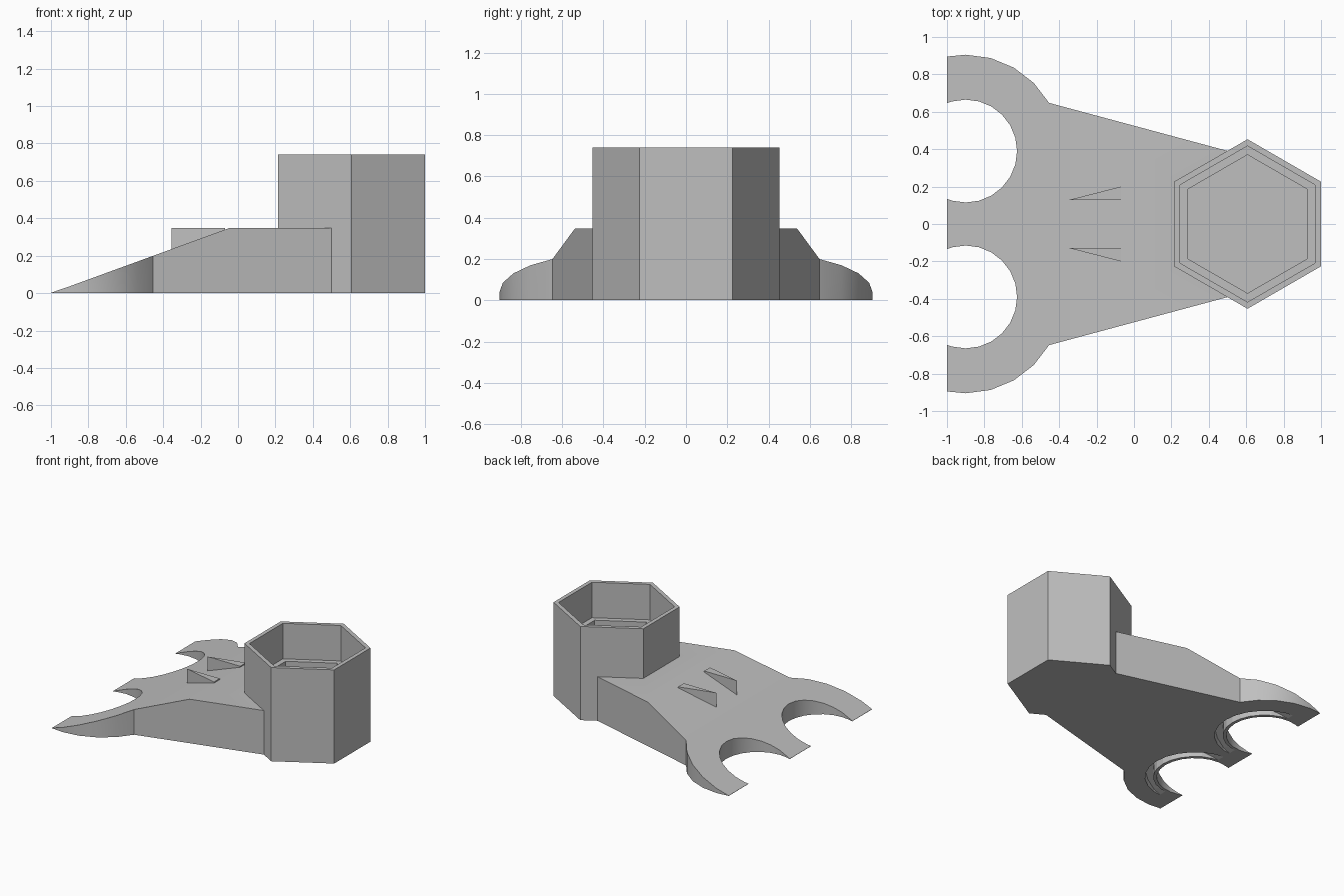
import bpy, bmesh, math

if "Cube" in bpy.data.objects:
    bpy.data.objects.remove(bpy.data.objects["Cube"])

GREY = bpy.data.materials.new("plain grey")
GREY.diffuse_color = (0.52, 0.52, 0.52, 1)
GREY.use_nodes = True
GREY.node_tree.nodes["Principled BSDF"].inputs["Base Color"].default_value = GREY.diffuse_color

CLAW_X, CLAW_Y, CLAW_R, HOLE_R = -0.9, 0.39, 0.515, 0.275
HEX_X, HEX_R = 0.607, 0.453
TOP = 0.348


def slope(x):
    return min(TOP, max(0.002, 0.365 * (x + 1)))


def add_object(name, bm):
    bmesh.ops.recalc_face_normals(bm, faces=bm.faces)
    mesh = bpy.data.meshes.new(name)
    bm.to_mesh(mesh)
    bm.free()
    mesh.materials.append(GREY)
    obj = bpy.data.objects.new(name, mesh)
    bpy.context.collection.objects.link(obj)
    return obj


def prism(name, points, z0, z1):
    bm = bmesh.new()
    face = bm.faces.new([bm.verts.new((x, y, z0)) for x, y in points])
    ext = bmesh.ops.extrude_face_region(bm, geom=[face])
    for v in ext["geom"]:
        if isinstance(v, bmesh.types.BMVert):
            v.co.z = z1
    return add_object(name, bm)


def arc(radius, degrees):
    return [(CLAW_X + radius * math.cos(math.radians(a)),
             CLAW_Y + radius * math.sin(math.radians(a))) for a in degrees]


def clip_y(radius):
    # height at which a claw circle meets the cut front edge
    return math.sqrt(radius ** 2 - (CLAW_X + 1) ** 2)


# Wedge plate outline: half of it, then mirrored
hx = HEX_X - HEX_R * math.cos(math.pi / 6)
half = [(hx, HEX_R / 2), (0.5, 0.391)]
half += arc(CLAW_R, range(30, 91, 15))
half += [(-1, CLAW_Y + clip_y(CLAW_R)), (-1, CLAW_Y + clip_y(HOLE_R))]
half += arc(HOLE_R, range(105, -106, -15))
half += [(-1, CLAW_Y - clip_y(HOLE_R))]
outline = half + [(x, -y) for x, y in reversed(half)]

bm = bmesh.new()
bm.faces.new([bm.verts.new((x, y, 0)) for x, y in outline])
bmesh.ops.bisect_plane(bm, geom=bm.verts[:] + bm.edges[:] + bm.faces[:],
                       plane_co=(TOP / 0.365 - 1, 0, 0), plane_no=(1, 0, 0))
ext = bmesh.ops.extrude_face_region(bm, geom=bm.faces[:])
for v in ext["geom"]:
    if isinstance(v, bmesh.types.BMVert):
        v.co.z = slope(v.co.x)
plate = add_object("wedge_plate", bm)


# Ring grooves on the underside, following the slope
def groove_cutter(side):
    bm = bmesh.new()
    rings = []
    for a in range(-105, 106, 15):
        c, s = math.cos(math.radians(a)), math.sin(math.radians(a))
        ring = []
        for r, upper in ((0.30, 0), (0.36, 0), (0.36, 1), (0.30, 1)):
            x = CLAW_X + r * c
            z = max(-0.01, slope(x) - 0.05) if upper else -0.05
            ring.append(bm.verts.new((x, side * (CLAW_Y + r * s), z)))
        rings.append(ring)
    for p, q in zip(rings, rings[1:]):
        for i in range(4):
            j = (i + 1) % 4
            bm.faces.new((p[i], p[j], q[j], q[i]))
    bm.faces.new(rings[0])
    bm.faces.new(rings[-1])
    bmesh.ops.triangulate(bm, faces=bm.faces[:])
    return add_object("groove_cutter", bm)


for side in (1, -1):
    cutter = groove_cutter(side)
    cutter.hide_render = True
    cutter.hide_viewport = True
    mod = plate.modifiers.new("groove", "BOOLEAN")
    mod.operation = "DIFFERENCE"
    mod.solver = "EXACT"
    mod.object = cutter

# Sharp guide fins on the slope
for side in (1, -1):
    prism("guide_fin", [(-0.355, side * 0.127), (-0.07, side * 0.127),
                        (-0.07, side * 0.2)], 0.1, TOP)

# Hexagonal cup with an inner ledge: loops of (radius, height)
bm = bmesh.new()
loops = []
for r, z in ((HEX_R, 0), (HEX_R, 0.74), (0.417, 0.74),
             (0.417, 0.46), (0.37, 0.46), (0.37, 0.36)):
    loops.append([bm.verts.new((HEX_X + r * math.cos(math.radians(60 * i + 30)),
                                r * math.sin(math.radians(60 * i + 30)), z))
                  for i in range(6)])
for p, q in zip(loops, loops[1:]):
    for i in range(6):
        j = (i + 1) % 6
        bm.faces.new((p[i], p[j], q[j], q[i]))
bm.faces.new(loops[0])
bm.faces.new(loops[-1])
add_object("hex_cup", bm)

# Smooth the round claws, keep edges sharp
bpy.ops.object.select_all(action="DESELECT")
plate.select_set(True)
bpy.context.view_layer.objects.active = plate
bpy.ops.object.shade_smooth_by_angle(angle=math.radians(25))
